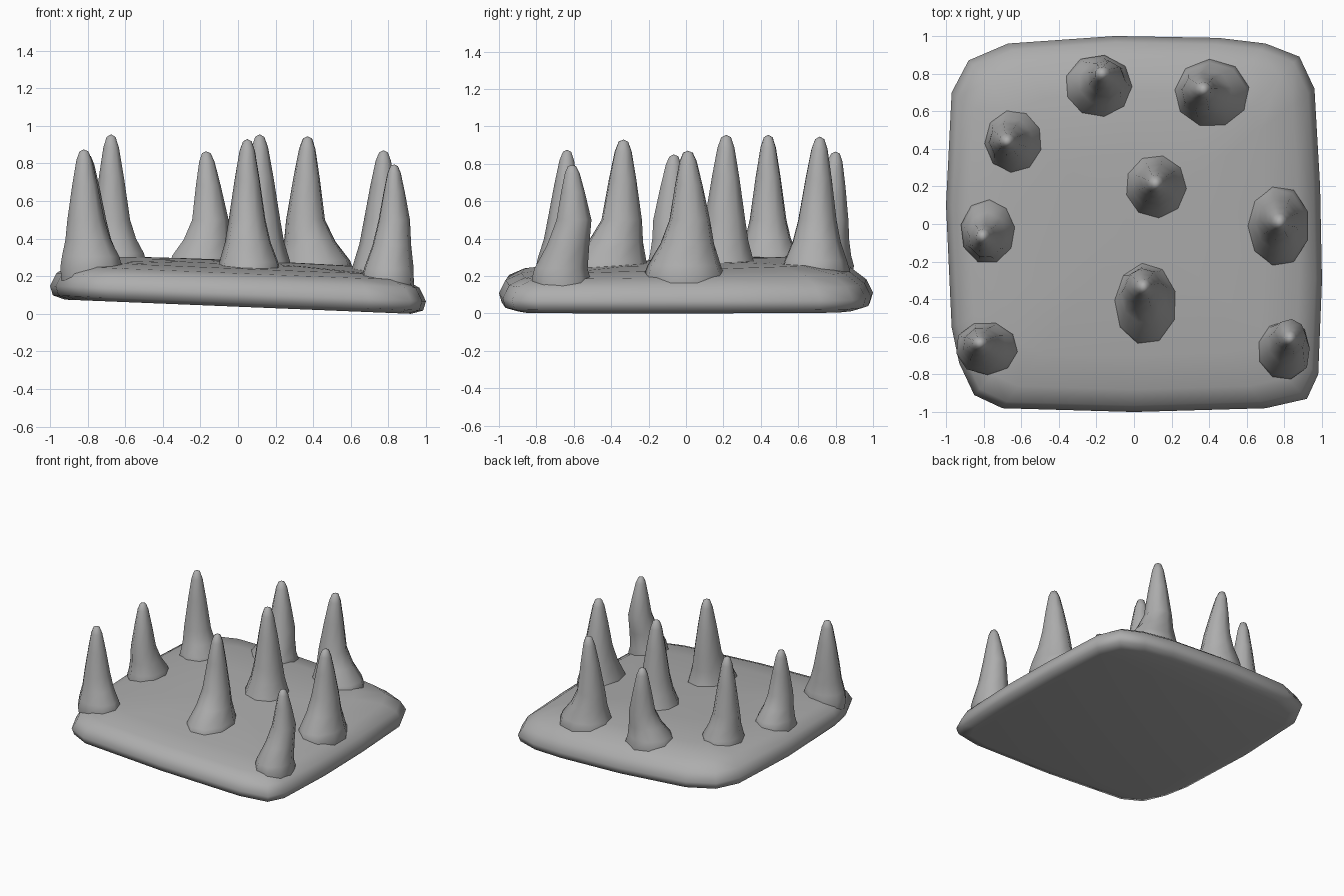
import bpy, bmesh, math

if "Cube" in bpy.data.objects:
    bpy.data.objects.remove(bpy.data.objects["Cube"])

grey = bpy.data.materials.new("dark_grey")
grey.diffuse_color = (0.42, 0.42, 0.42, 1)
grey.use_nodes = True
grey.node_tree.nodes["Principled BSDF"].inputs["Base Color"].default_value = grey.diffuse_color


def finish(bm, name, angle):
    bmesh.ops.recalc_face_normals(bm, faces=bm.faces)
    me = bpy.data.meshes.new(name)
    bm.to_mesh(me)
    bm.free()
    me.materials.append(grey)
    ob = bpy.data.objects.new(name, me)
    bpy.context.collection.objects.link(ob)
    bpy.ops.object.select_all(action='DESELECT')
    bpy.context.view_layer.objects.active = ob
    ob.select_set(True)
    bpy.ops.object.shade_smooth_by_angle(angle=math.radians(angle))
    return ob


def loft(bm, rings):
    loops = [[bm.verts.new(p) for p in ring] for ring in rings]
    n = len(loops[0])
    for a, b in zip(loops, loops[1:]):
        for i in range(n):
            j = (i + 1) % n
            bm.faces.new((a[i], a[j], b[j], b[i]))
    return loops


def tilt(x):
    # the slab leans down towards +x
    return 0.038 - 0.041 * x


def rise(y):
    # the top surface climbs gently towards the back
    return 0.012 + 0.03 * y


# slab: rounded square outline lofted through an edge profile
outline = [(-.67, .96), (-.1, 1), (.45, .99), (.7, .96), (.88, .89), (.96, .72), (.99, .2),
           (1, -.3), (.98, -.8), (.92, -.93), (.7, -.98), (0, -1), (-.7, -.98), (-.85, -.91),
           (-.93, -.74), (-.97, -.55), (-1, .1), (-.97, .7), (-.88, .87)]
profile = [(.92, 0, 0), (.985, .02, 0), (1, .07, 0), (.965, .14, 0), (.88, .185, .5),
           (.7, .212, 1), (.35, .225, 1)]
bm = bmesh.new()
loops = loft(bm, [[(x * s, y * s, tilt(x * s) + h + w * rise(y * s)) for x, y in outline]
                  for s, h, w in profile])
bm.faces.new(loops[0])
top = bm.verts.new((0, 0, tilt(0) + .23 + rise(0)))
for i in range(len(outline)):
    bm.faces.new((loops[-1][i], loops[-1][(i + 1) % len(outline)], top))
finish(bm, "slab", 60)

# spikes: tip x, y, z | middle x, y, rx, ry (at z 0.5) | foot x, y, rx, ry
spikes = [
    (-.17, .80, .865, -.15, .77, .10, .10, -.19, .73, .17, .155),
    (.37, .715, .945, .36, .70, .105, .105, .41, .69, .19, .17),
    (-.675, .44, .955, -.67, .44, .10, .10, -.64, .44, .145, .16),
    (.115, .215, .955, .12, .21, .105, .11, .115, .20, .16, .165),
    (-.805, -.065, .85, -.79, -.08, .09, .10, -.775, -.04, .135, .16),
    (.775, .01, .87, .77, .02, .10, .11, .765, -.01, .155, .20),
    (-.82, -.635, .875, -.81, -.645, .10, .095, -.785, -.66, .155, .13),
    (.83, -.61, .795, .83, -.60, .085, .095, .80, -.67, .135, .145),
    (.05, -.335, .93, .05, -.345, .10, .11, .06, -.42, .16, .21),
]
SIDES = 9


def spike(k, d):
    tx, ty, tz, mx, my, mrx, mry, fx, fy, frx, fry = d
    surf = tilt(fx) + .20 + rise(fy) * .7

    def ring(cx, cy, z, rx, ry):
        pts = []
        for i in range(SIDES):
            a = 2 * math.pi * (i + .3 * k) / SIDES
            x = cx + rx * math.cos(a)
            # keep the feet inside the slab's rim
            pts.append((max(-.945, min(.935, x)), cy + ry * math.sin(a), z))
        return pts

    def mix(a, b, t):
        return a + (b - a) * t

    rings = [ring(fx, fy, surf - .09, frx * 1.02, fry * 1.02),
             ring(fx, fy, surf - .015, frx * 1.1, fry * 1.1),
             ring(fx, fy, surf + .04, frx, fry)]
    # concave flare up to the middle
    t = .55
    rings.append(ring(mix(fx, mx, t), mix(fy, my, t), mix(surf, .5, t),
                      mix(frx, mrx, .6), mix(fry, mry, .6)))
    rings.append(ring(mx, my, .5, mrx, mry))
    # taper to a blunt tip
    for t, r in ((.5, .68), (.85, .42), (.97, .24)):
        rings.append(ring(mix(mx, tx, t), mix(my, ty, t), mix(.5, tz, t), mrx * r, mry * r))
    bm = bmesh.new()
    last = loft(bm, rings)[-1]
    tip = bm.verts.new((tx, ty, tz))
    for i in range(SIDES):
        bm.faces.new((last[i], last[(i + 1) % SIDES], tip))
    finish(bm, "spike_%d" % (k + 1), 70)


for k, d in enumerate(spikes):
    spike(k, d)
